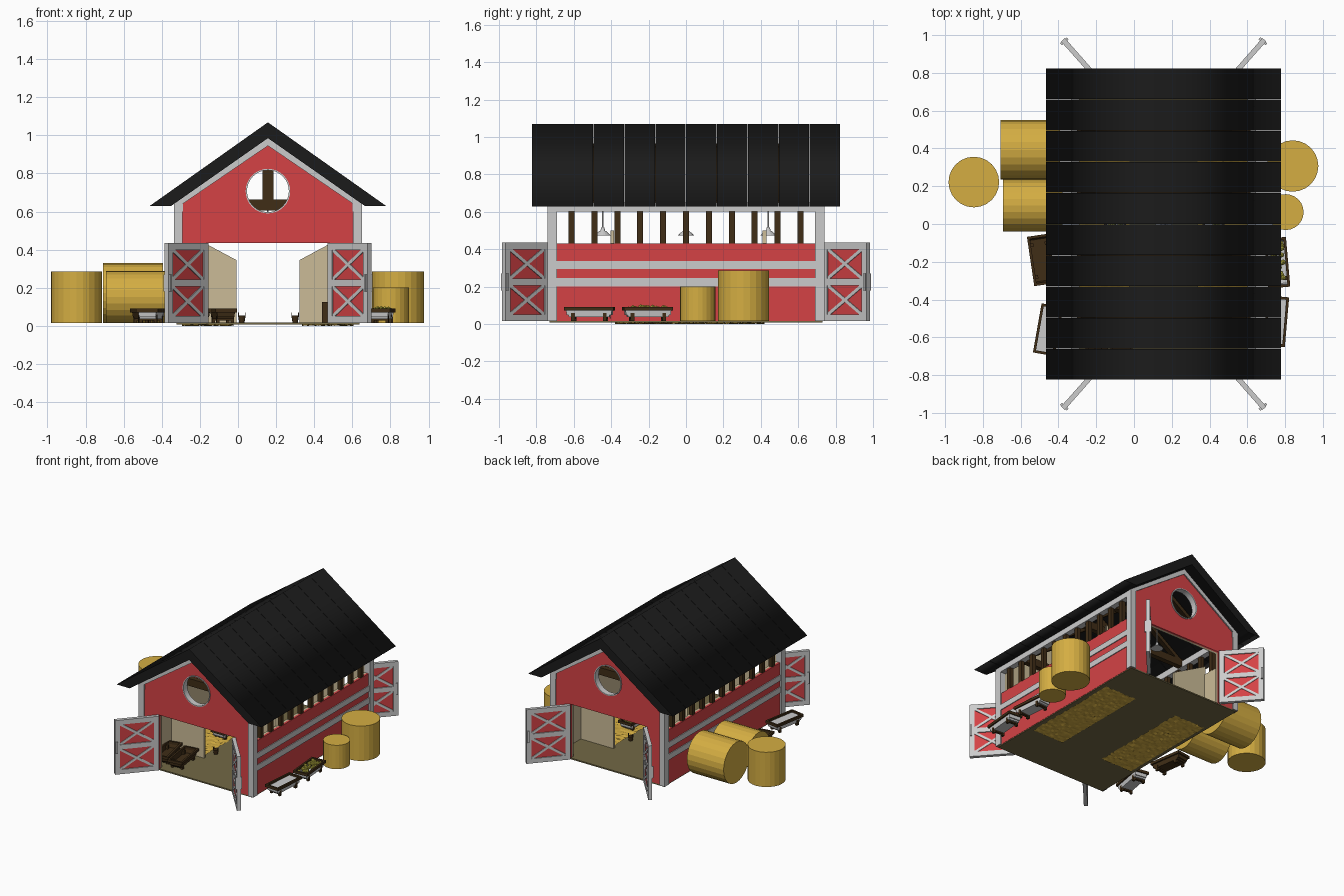
import bpy, bmesh, math, random
from mathutils import Matrix, Vector

if "Cube" in bpy.data.objects:
    bpy.data.objects.remove(bpy.data.objects["Cube"])

random.seed(4)
X = 0.157            # barn centre line
I = Matrix.Identity(4)


def mat(name, r, g, b):
    m = bpy.data.materials.new(name)
    m.diffuse_color = (r, g, b, 1)
    m.use_nodes = True
    m.node_tree.nodes["Principled BSDF"].inputs["Base Color"].default_value = m.diffuse_color
    return m


RED = mat("red_paint", .66, .055, .06)
BLACK = mat("roof_black", .011, .011, .011)
BROWN = mat("dark_wood", .05, .026, .008)
BEIGE = mat("plaster", .6, .5, .31)
EARTH = mat("earth", .17, .14, .06)
HAY = mat("hay", .66, .42, .055)
GREEN = mat("feed", .55, .5, .06)


def finish(name, bm, m=None, M=I):
    me = bpy.data.meshes.new(name)
    bmesh.ops.recalc_face_normals(bm, faces=bm.faces)
    bm.to_mesh(me)
    bm.free()
    ob = bpy.data.objects.new(name, me)
    bpy.context.collection.objects.link(ob)
    ob.matrix_world = M
    if m:
        me.materials.append(m)
    return ob


def box(name, lo, hi, m=None, M=I):
    bm = bmesh.new()
    bmesh.ops.create_cube(bm, size=1)
    for v in bm.verts:
        v.co = [l + (c + .5) * (h - l) for l, h, c in zip(lo, hi, v.co)]
    return finish(name, bm, m, M)


def cyl(name, r1, r2, depth, loc, m=None, axis='Z', n=24):
    bm = bmesh.new()
    bmesh.ops.create_cone(bm, cap_ends=True, segments=n, radius1=r1, radius2=r2, depth=depth)
    R = Matrix.Rotation(math.pi / 2, 4, 'Y') if axis == 'X' else I
    return finish(name, bm, m, Matrix.Translation(loc) @ R)


def prism(name, loops, y0, y1, m=None):
    """Filled xz outlines (further loops are holes), extruded from y0 to y1."""
    cu = bpy.data.curves.new(name, 'CURVE')
    cu.dimensions, cu.fill_mode, cu.extrude = '2D', 'BOTH', abs(y1 - y0) / 2
    for pts in loops:
        sp = cu.splines.new('POLY')
        sp.points.add(len(pts) - 1)
        for p, (x, z) in zip(sp.points, pts):
            p.co = (x, z, 0, 1)
        sp.use_cyclic_u = True
    tmp = bpy.data.objects.new(name + "_tmp", cu)
    bpy.context.collection.objects.link(tmp)
    bpy.context.view_layer.update()
    me = bpy.data.meshes.new_from_object(tmp.evaluated_get(bpy.context.evaluated_depsgraph_get()))
    bpy.data.objects.remove(tmp)
    me.materials.clear()
    if m:
        me.materials.append(m)
    ob = bpy.data.objects.new(name, me)
    bpy.context.collection.objects.link(ob)
    ob.matrix_world = Matrix.Translation((X, (y0 + y1) / 2, 0)) @ Matrix.Rotation(math.pi / 2, 4, 'X')
    return ob


def circle(r, z, n=32):
    return [(r * math.cos(2 * math.pi * i / n), z + r * math.sin(2 * math.pi * i / n)) for i in range(n)]


# Floor and straw bedding
box("floor", (X - .48, -.73, .008), (X + .48, .73, .018), EARTH)
for s in (-1, 1):
    for z in (.004, .026):
        bm = bmesh.new()
        bmesh.ops.create_grid(bm, x_segments=16, y_segments=44, size=1)
        for v in bm.verts:
            v.co = (v.co.x * .135, v.co.y * .4, random.uniform(-.004, .004))
        finish("straw_bedding", bm, HAY, Matrix.Translation((X + s * .315, .02, z)))

# Gable ends with doorway and round window, plus rake trim
half = [(.485, .015), (.485, .65), (0, .975)]
door = [(-.3225, .015), (-.3225, .435), (.3225, .435), (.3225, .015)]
wall = [(-.485, .015)] + door + half + [(-.485, .65)]
inner = [(-.47, .015)] + door + [(.47, .015), (.47, .65), (0, .965), (-.47, .65)]
rake = [(-.4925, .64), (-.4925, .65), (0, .985), (.4925, .65), (.4925, .64),
        (.4475, .64), (0, .945), (-.4475, .64)]
for s in (-1, 1):
    prism("gable_wall", [wall, circle(.112, .707)], s * .715, s * .73, RED)
    prism("gable_lining", [inner, circle(.112, .707)], s * .695, s * .715, BEIGE)
    prism("rake_trim", [rake], s * .70, s * .74)
    prism("window_ring", [circle(.117, .707), circle(.11, .707)], s * .69, s * .737)

# Side walls with stripes, corner posts, open slats and top beam
for s in (-1, 1):
    def side(name, a, b, y0, y1, z0, z1, m=None):
        xs = sorted((X + s * a, X + s * b))
        box(name, (xs[0], y0, z0), (xs[1], y1, z1), m)
    side("side_wall", .465, .482, -.72, .72, .015, .43, RED)
    side("side_lining", .445, .465, -.70, .70, .015, .43, BEIGE)
    for z0, z1 in ((.2, .245), (.293, .337)):
        side("side_stripe", .47, .488, -.72, .72, z0, z1)
    side("top_beam", .445, .49, -.735, .735, .6, .65)
    for t in (-1, 1):
        y = sorted((t * .69, t * .74))
        side("corner_post", .4475, .4925, *y, .015, .65)
    for i in range(11):
        y = (i - 5) * .1225
        side("slat_post", .45, .48, y - .016, y + .016, .43, .6, BROWN)

# Roof boards
roof = [(-.622, .628), (0, 1.068), (.622, .628), (.51, .628), (0, .985), (-.51, .628)]
for i in range(10):
    y = -.825 + i * .165
    prism("roof_board", [roof], y + .001, y + .1635, BLACK)

# Roof trusses
for y in (-.49, -.1635, .1635, .49):
    box("tie_beam", (X - .46, y - .02, .605), (X + .46, y + .02, .662), BROWN)
    box("king_post", (X - .028, y - .02, .66), (X + .028, y + .02, .95), BROWN)
    prism("rafter", [[(-.47, .64), (0, .965), (.47, .64), (.42, .64), (0, .93), (-.42, .64)]],
          y - .018, y + .018, BROWN)

# Hanging lamps
for y in (-.445, 0, .44):
    cyl("lamp_cord", .004, .004, .14, (X, y, .56), n=8)
    cyl("lamp_shade", .044, .018, .025, (X, y, .485), n=16)
    cyl("lamp_cap", .013, .008, .02, (X, y, .507), n=12)

# Double doors swung open, with crossed braces on both faces
W, H = .318, .42
for sx in (-1, 1):
    for sy in (-1, 1):
        M = Matrix.Translation((X + sx * .3225, sy * .737, .015)) @ \
            Matrix.Rotation(math.atan2(sy * .24, sx * .212), 4, 'Z')
        box("door_panel", (.01, -.006, .01), (W - .01, .006, H - .01), RED, M)
        for a, b in ((0, .036), (W - .036, W)):
            box("door_stile", (a, -.014, 0), (b, .014, H), None, M)
        for z in (.018, H / 2, H - .018):
            box("door_rail", (.03, -.0135, z - .018), (W - .03, .0135, z + .018), None, M)
        for zc in (.113, .307):
            L, a = math.hypot(.25, .16) / 2, math.atan2(.16, .25)
            for k in (-1, 1):
                B = M @ Matrix.Translation((W / 2, 0, zc)) @ Matrix.Rotation(k * a, 4, 'Y')
                box("door_brace", (-L, -.011, -.009), (L, .011, .009), None, B)
        box("door_handle", (W - .018, -.024, .165), (W - .004, .024, .255), None, M)

# Stall partitions with sloping tops
for s in (-1, 1):
    for y in (-.395, .42):
        prism("stall_partition", [[(s * .455, .015), (s * .455, .5), (s * .165, .345), (s * .165, .015)]],
              y - .01, y + .01, BEIGE)


def trough(x, y, deg, fill=None):
    M = Matrix.Translation((x, y, .015)) @ Matrix.Rotation(math.radians(deg), 4, 'Z')
    bm = bmesh.new()
    bmesh.ops.create_cube(bm, size=1)
    for v in bm.verts:
        t = 1 if v.co.z > 0 else .86
        v.co = (v.co.x * .1 * t, v.co.y * .25 * t, .022 if v.co.z < 0 else .072)
    top = max(bm.faces, key=lambda f: f.calc_center_median().z)
    bmesh.ops.inset_individual(bm, faces=[top], thickness=.008)
    for v in top.verts:
        v.co.z -= .04
    finish("trough_body", bm, None if fill else BROWN, M)
    for s in (-1, 1):
        a = sorted((s * .044, s * .058))
        box("trough_rim_side", (a[0], -.132, .056), (a[1], .132, .076), BROWN, M)
        b = sorted((s * .118, s * .132))
        box("trough_rim_end", (-.05, b[0], .056), (.05, b[1], .076), BROWN, M)
        c = sorted((s * .075, s * .095))
        box("trough_cradle", (-.045, c[0], .012), (.045, c[1], .024), BROWN, M)
        for t in (-1, 1):
            d = sorted((t * .03, t * .046))
            box("trough_foot", (d[0], c[0], 0), (d[1], c[1], .06), BROWN, M)
    if fill == "water":
        box("water", (-.045, -.12, .05), (.045, .12, .062), None, M)
    elif fill == "feed":
        bm = bmesh.new()
        for i in range(36):
            p = Vector((random.uniform(-.033, .033), random.uniform(-.105, .105), random.uniform(.055, .075)))
            bmesh.ops.create_icosphere(bm, subdivisions=1, radius=.015, matrix=Matrix.Translation(p))
        finish("feed", bm, GREEN, M)


# Troughs outside and inside
for args in ((-.49, -.19, 8.5), (-.455, -.56, -10, "water"), (.758, -.205, 5, "feed"),
             (.752, -.515, -5, "water"), (-.22, -.55, 12), (-.08, -.56, 8),
             (-.1, .02, 0, "feed"), (.42, .02, 0, "feed")):
    trough(*args)

# Round hay bales
for x, y, r, h in ((-.848, .222, .134, .27), (.84, .307, .136, .27), (.803, .063, .095, .185)):
    cyl("standing_hay_bale", r, r, h, (x, y, .015 + h / 2), HAY)
for x, y, r in ((-.55, .393, .157), (-.535, .098, .137)):
    cyl("lying_hay_bale", r, r, .315, (x, y, .015 + r), HAY, 'X')

# Buckets and crate
for x, y in ((.02, -.3), (.3, .25)):
    cyl("bucket", .014, .02, .035, (x, y, .036), BROWN, n=12)
    for s in (-1, 1):
        box("bucket_ear", (x + s * .018 - .002, y - .004, .05), (x + s * .018 + .002, y + .004, .07), BROWN)
box("crate", (.44, -.56, .018), (.54, -.46, .125), BROWN)
